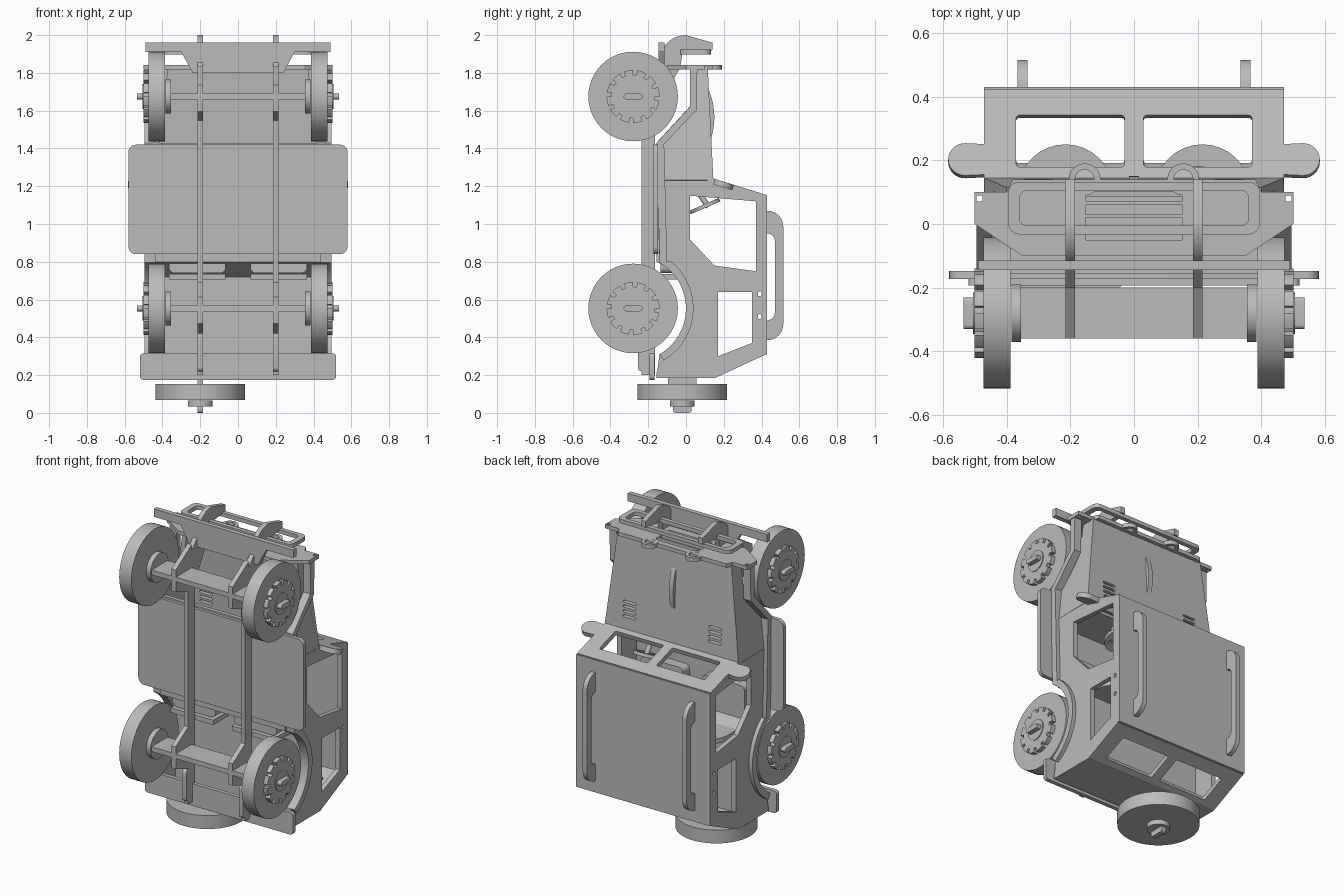
import bpy, bmesh
from math import sin, cos, radians
from mathutils import Matrix, Vector

if "Cube" in bpy.data.objects:
    bpy.data.objects.remove(bpy.data.objects["Cube"])

grey = bpy.data.materials.new("plain_grey")
grey.use_nodes = True
grey.diffuse_color = (.5, .5, .5, 1)
grey.node_tree.nodes["Principled BSDF"].inputs["Base Color"].default_value = grey.diffuse_color

# Main dimensions: the car stands on its tail, nose up, roof towards +y
SHEET, HALF, RAIL = .03, .47, .2
ROOF, SILL, COWL_Y, HOOD_Y = .43, -.155, .13, .1
TAIL, BACK, BROW, COWL, NOSE = .2, .31, 1.15, 1.23, 1.83
AXLES = {"front": 1.675, "rear": .553}
WHEEL_Y, WHEEL_R, HUB_R = -.28, .237, .14
SIDES = {"left": 1, "right": -1}
X, Y, Z = Matrix.Identity(3)
made = []


def sheet(name, outline, holes, thick, u, v, origin):
    """Cut sheet with holes, drawn in the (u, v) plane and centred on it."""
    curve = bpy.data.curves.new(name, 'CURVE')
    curve.dimensions, curve.fill_mode, curve.extrude = '2D', 'BOTH', thick / 2
    for loop in [outline, *holes]:
        spline = curve.splines.new('POLY')
        spline.points.add(len(loop) - 1)
        spline.use_cyclic_u = True
        for point, (a, b) in zip(spline.points, loop):
            point.co = (a, b, 0, 1)
    drawing = bpy.data.objects.new(name, curve)
    mesh = bpy.data.meshes.new_from_object(drawing)
    bpy.data.objects.remove(drawing)
    frame = Matrix((u, v, u.cross(v).normalized())).transposed()
    mesh.transform(Matrix.Translation(origin) @ frame.to_4x4())
    bm = bmesh.new()
    bm.from_mesh(mesh)
    bmesh.ops.remove_doubles(bm, verts=bm.verts, dist=.0001)
    bmesh.ops.recalc_face_normals(bm, faces=bm.faces)
    bm.to_mesh(mesh)
    bm.free()
    mesh.materials.clear()
    mesh.materials.append(grey)
    part = bpy.data.objects.new(name, mesh)
    bpy.context.collection.objects.link(part)
    made.append(part)


def across(name, outline, x, thick=SHEET, holes=(), lean=0, sides=SIDES):
    """(y, z) sheet on each side at distance x, leaning inwards above the cowl."""
    for tag in sides:
        s = SIDES[tag]
        sheet(f"{name}_{tag}", outline, holes, thick, Y, Z - X * s * lean, X * s * (x + lean * COWL))


def middle(name, outline, thick):
    sheet(name, outline, [], thick, Y, Z, X * 0)


def level(name, outline, y, thick=SHEET, holes=()):
    sheet(name, outline, holes, thick, X, Z, Y * y)


def facing(name, outline, z, thick=SHEET, holes=()):
    sheet(name, outline, holes, thick, X, Y, Z * z)


def sloped(name, foot, head, outline, holes=(), x=0, thick=SHEET):
    """Full-width sheet centred between two (y, z) points."""
    low, high = Vector((x, *foot)), Vector((x, *head))
    sheet(name, outline, holes, thick, X, (high - low).normalized(), (low + high) / 2)


def arc(cx, cy, r, start, end, steps=16):
    angles = [radians(start + (end - start) * i / steps) for i in range(steps + 1)]
    return [(cx + r * cos(a), cy + r * sin(a)) for a in angles]


def circle(r, cx=0, cy=0):
    return arc(cx, cy, r, 0, 360, 48)[:-1]


def rect(w, h, r=0, cx=0, cy=0):
    points = []
    for i, (sx, sy) in enumerate(((1, 1), (-1, 1), (-1, -1), (1, -1))):
        x, y = cx + sx * (w / 2 - r), cy + sy * (h / 2 - r)
        points += arc(x, y, r, 90 * i, 90 * i + 90, 6) if r else [(x, y)]
    return points


def mirrored(half):
    return half + [(-x, y) for x, y in reversed(half)]


def band(path, width):
    """Strip of constant width on the left of a path."""
    edge = []
    for i, point in enumerate(path):
        run = Vector(path[min(i + 1, len(path) - 1)]) - Vector(path[max(i - 1, 0)])
        edge.append(tuple(Vector(point) + Vector((-run.y, run.x)).normalized() * width))
    return path + edge[::-1]


def notched(r, depth, cx, cy, teeth=12):
    points, step = [], 360 / teeth
    for i in range(teeth):
        start, gap, end = step * i, step * (i + .7), step * (i + 1)
        points += arc(cx, cy, r, start, gap, 4) + arc(cx, cy, r - depth, gap, end, 1)
    return points


def half_loop(r, low, high):
    return arc(ROOF, low + r, r, -90, 0) + arc(ROOF, high - r, r, 0, 90)


# Body sides, hood sides and fender flares share one lower edge
arch = arc(WHEEL_Y, AXLES["rear"], .28, 60, -60)
fender = [(.02, NOSE), (.02, 1.62), (SILL, 1.43)]
door = [(.02, BROW), (.37, 1.12), (.37, .75), (.15, .78), (.02, .92)]
rear_light = [(.17, .64), (.35, .64), (.35, .37), (.17, .3)]
pins = [rect(.02, .025, .008, .39, z) for z in (.51, .63)]
body = [(SILL, COWL), *arch, (SILL, TAIL), (.15, TAIL), (ROOF - .02, BACK), (ROOF - .02, BROW), (COWL_Y, COWL)]
across("body_side", body, HALF - SHEET / 2, holes=[door, rear_light, *pins])
across("hood_side", fender + [(SILL, COWL), (COWL_Y, COWL), (HOOD_Y, NOSE)], HALF - SHEET / 2, lean=.12)
across("fender_flare", band(fender + arch, .04), HALF, .05)

# Roof with two long handles
level("roof", rect(2 * HALF, BROW - BACK, 0, 0, (BROW + BACK) / 2), ROOF - SHEET / 2)
across("roof_handle", half_loop(.085, .385, 1.07) + half_loop(.04, .49, .95)[::-1], .35)

# Windshield with mirror ears, and the sloped rear window
panes = [rect(.34, .17, .01, s * .2, -.02) for s in SIDES.values()]
ears = [(HALF, -.15), (HALF, -.13), *arc(.53, -.08, .053, -90, 90), (HALF, -.03), (HALF, .15)]
sloped("windshield", (COWL_Y, COWL), (ROOF - .01, BROW - .01), mirrored(ears), panes)
sloped("rear_window_panel", (.15, TAIL), (ROOF - .02, BACK + .01), rect(2 * HALF, .29), panes)
facing("rear_panel", rect(2 * HALF, .31), TAIL)

# Hood with side vents and a centre ridge
vents = [rect(.09, .015, .006, s * .3, -SHEET * (i + 4)) for s in SIDES.values() for i in range(4)]
sloped("hood", (COWL_Y, COWL), (HOOD_Y, NOSE), mirrored([(HALF, -.3), (.4, .3)]), vents)
middle("hood_ridge", arc(-.215, 1.565, .365, -24, 24), SHEET)

# Grille with slots and lamp rings, guard frame and bumper
slots = [rect(.3, SHEET, 0, 0, .04 * i - .035) for i in range(4)]
notches = [rect(.02, .02, 0, s * .485, .08) for s in SIDES.values()]
shield = [(.35, -.1), (.5, 0), (.5, .1), (.4, .1), (.38, .14)]
facing("grille", mirrored(shield), NOSE, .024, slots + notches)
for tag, s in SIDES.items():
    facing("lamp_ring_" + tag, circle(.05, s * .155, .14), NOSE, .026, [circle(.03, s * .155, .14)])
facing("grille_guard", rect(.79, .165, .035, 0, .05), 1.91, .025, [rect(.72, .11, .025, 0, .05)])
level("front_bumper", mirrored([(.24, 1.8), (.3, 1.91), (.49, 1.91), (.49, 1.96)]), -.13)

# Chassis rails with front horns
horn = [(SILL, 1.6), (-.2, 1.8), *arc(0, 1.86, .14, 180, 90),
        (.14, 1.96), (.14, 1.92), (-.02, 1.9), (-.03, NOSE)]
across("chassis_rail", rect(.07, 1.6, 0, -RAIL, 1), RAIL)
across("rail_horn", horn, RAIL)
across("rail_tail", rect(.09, RAIL, .02, -.21, .32), RAIL)

# Axles, hangers and wheels with notched hub discs
for end, z in AXLES.items():
    hanger = [(-RAIL, z - .14), (-.36, z - .08), (-.36, z + .06), (-RAIL, z + .16)]
    across(end + "_hanger", hanger, RAIL)
    facing(end + "_axle", rect(.73, .16, 0, 0, WHEEL_Y), z)
    across(end + "_wheel", circle(WHEEL_R, WHEEL_Y, z), .43, .085)
    across(end + "_hub_disc", notched(HUB_R, .025, WHEEL_Y, z), .485)
    across(end + "_hub_ring", circle(.065, WHEEL_Y, z), .5, .01)
    across(end + "_inner_hub", circle(.09, WHEEL_Y, z), .37)
    across(end + "_axle_end", rect(.1, SHEET, .014, WHEEL_Y, z), .5, .07)

# Spare wheel on the tail
facing("spare_wheel", circle(WHEEL_R, -RAIL, -.02), .11, .085)
facing("spare_hub", circle(.066, -RAIL, -.02), .05)
across("spare_pin", rect(.1, .04, .015, -.02, .02), RAIL, sides=["right"])
across("spare_mount", rect(.15, .06, 0, -.02, .17), RAIL, sides=["right"])

# Underside boards, floor and firewall
level("step_board", rect(1.16, .58, .04, 0, 1.13), -.16, .025)
level("rear_bumper", rect(1.04, .14, .02, 0, .245), -.18, .025)
middle("cabin_floor", band([(SILL, 1.43), (SILL, .8), (0, .72), (0, TAIL)], .025), .88)
facing("firewall", rect(.88, .27), COWL - .02)

# Seats and steering wheel
for tag, s in SIDES.items():
    x = s * .215
    facing("seat_back_" + tag, arc(x, .1, .15, 0, 180) + [(x - .15, SILL), (x + .15, SILL)], .72)
    level("seat_cushion_" + tag, rect(.3, .24, SHEET, x, .86), -.1, .07)
spokes = [rect(.11, SHEET, .01, 0, y) for y in (-SHEET, SHEET)]
sloped("steering_wheel", (.02, 1.06), (.18, 1.13), circle(.085), spokes, RAIL, .02)
sloped("steering_column", (.07, 1.13), (.1, 1.15), circle(.015), [], RAIL, .12)

# Smooth the round rims while cut edges stay sharp
bpy.ops.object.select_all(action='DESELECT')
for part in made:
    part.select_set(True)
bpy.context.view_layer.objects.active = made[0]
bpy.ops.object.shade_smooth_by_angle(angle=radians(25))
